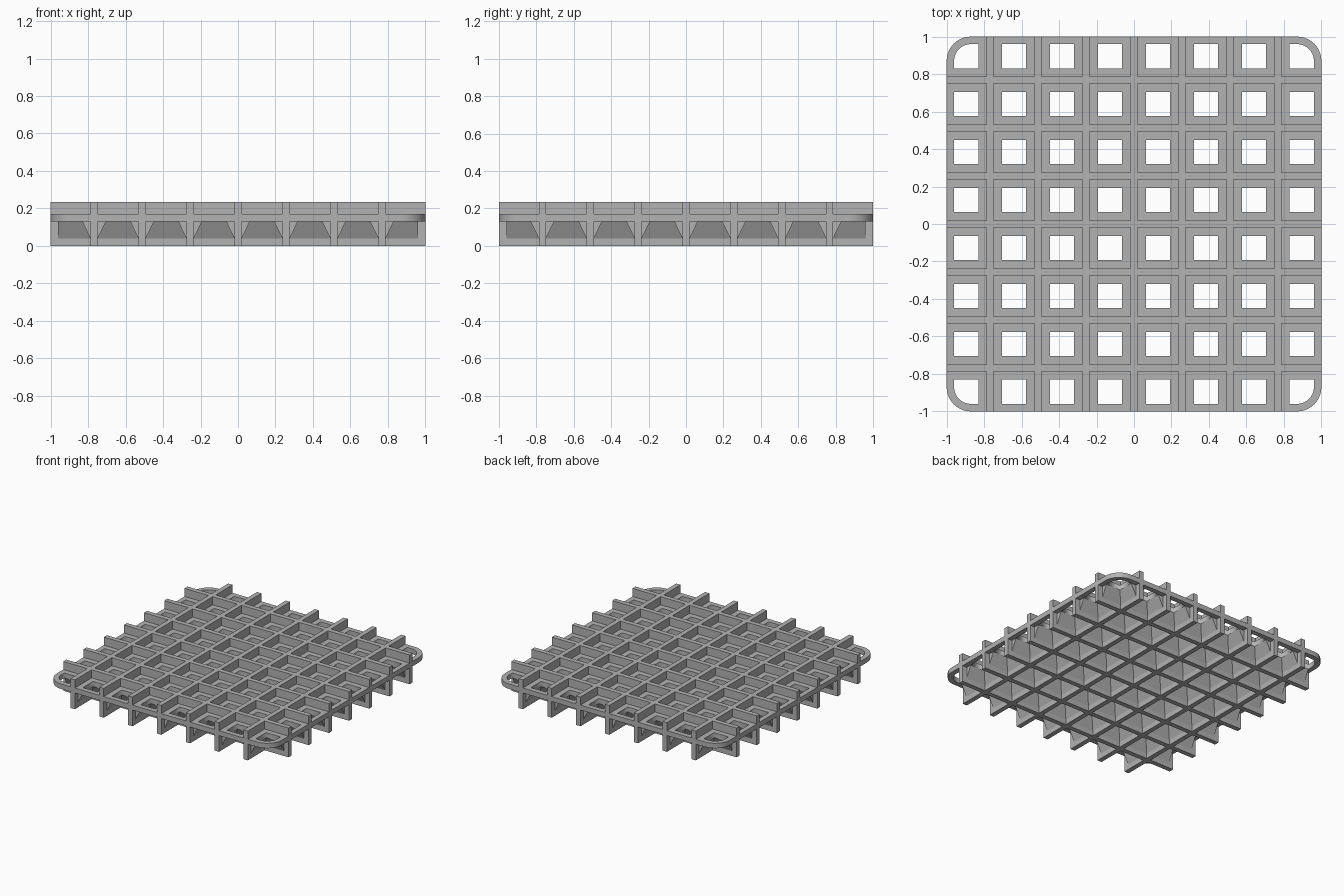
import bpy, bmesh, math

if "Cube" in bpy.data.objects:
    bpy.data.objects.remove(bpy.data.objects["Cube"], do_unlink=True)

PITCH, RIB, CELLS = 0.256, 0.038, 8
HOLE = 0.065                              # half width of an opening
EDGE = 0.96                               # outermost opening edge
FOOT, LOW, HIGH, TOP = 0.04, 0.13, 0.17, 0.235
gray = (0.45, 0.45, 0.45, 1)

mat = bpy.data.materials.new("plain gray")
mat.use_nodes = True
mat.diffuse_color = gray
mat.node_tree.nodes["Principled BSDF"].inputs["Base Color"].default_value = gray


def add_object(name, mesh):
    obj = bpy.data.objects.new(name, mesh)
    bpy.context.collection.objects.link(obj)
    mesh.materials.clear()
    mesh.materials.append(mat)
    return obj


def finish(name, bm):
    bmesh.ops.recalc_face_normals(bm, faces=bm.faces)
    mesh = bpy.data.meshes.new(name)
    bm.to_mesh(mesh)
    bm.free()
    return add_object(name, mesh)


def spans(i):
    """Opening and cell limits of cell i along one axis."""
    c = (i - (CELLS - 1) / 2) * PITCH
    half = (PITCH - RIB) / 2
    hole, cell = [c - HOLE, c + HOLE], [c - half, c + half]
    if i == 0:
        hole[0] = cell[0] = -EDGE
    if i == CELLS - 1:
        hole[1] = cell[1] = EDGE
    return hole, cell


def rounded_rect(x, y, radii):
    """Outline from bottom left, anticlockwise; each corner has its own radius."""
    pts = []
    corners = [(x[0], y[0], 1, 1), (x[1], y[0], -1, 1), (x[1], y[1], -1, -1), (x[0], y[1], 1, -1)]
    for k, ((cx, cy, sx, sy), r) in enumerate(zip(corners, radii)):
        steps = 10 if r else 0
        for s in range(steps + 1):
            a = math.pi * (1 + k / 2 + s / 2 / max(steps, 1))
            pts.append((cx + r * (sx + math.cos(a)), cy + r * (sy + math.sin(a))) if r else (cx, cy))
    return pts


# Perforated plate with rounded corners
curve = bpy.data.curves.new("plate_outline", "CURVE")
curve.dimensions, curve.fill_mode = "2D", "BOTH"
curve.extrude = (HIGH - LOW) / 2


def add_loop(pts):
    spline = curve.splines.new("POLY")
    spline.points.add(len(pts) - 1)
    for p, (x, y) in zip(spline.points, pts):
        p.co = (x, y, 0, 1)
    spline.use_cyclic_u = True


add_loop(rounded_rect((-1, 1), (-1, 1), [0.13] * 4))
last = CELLS - 1
corner_cells = [(0, 0), (last, 0), (last, last), (0, last)]
for i in range(CELLS):
    for j in range(CELLS):
        radii = [0.09 if (i, j) == c else 0 for c in corner_cells]
        add_loop(rounded_rect(spans(i)[0], spans(j)[0], radii))
helper = bpy.data.objects.new("plate_outline", curve)
bpy.context.collection.objects.link(helper)
bpy.context.view_layer.update()
plate_mesh = bpy.data.meshes.new_from_object(
    helper.evaluated_get(bpy.context.evaluated_depsgraph_get()))
bpy.data.objects.remove(helper, do_unlink=True)
plate = add_object("perforated_plate", plate_mesh)
plate.location.z = (LOW + HIGH) / 2

# Crossing ribs: a flat lattice raised to full height
lines = [-1]
for k in range(1, CELLS):
    c = (k - CELLS / 2) * PITCH
    lines += [c - RIB / 2, c + RIB / 2]
lines.append(1)
bm = bmesh.new()
grid = [[bm.verts.new((x, y, 0)) for y in lines] for x in lines]
for i in range(len(lines) - 1):
    for j in range(len(lines) - 1):
        if i % 2 or j % 2:
            bm.faces.new((grid[i][j], grid[i + 1][j], grid[i + 1][j + 1], grid[i][j + 1]))
bmesh.ops.delete(bm, geom=[v for v in bm.verts if not v.link_faces], context="VERTS")
raised = bmesh.ops.extrude_face_region(bm, geom=bm.faces[:])["geom"]
bmesh.ops.translate(bm, vec=(0, 0, TOP),
                    verts=[g for g in raised if isinstance(g, bmesh.types.BMVert)])
finish("crossing_ribs", bm)

# Sloped gussets narrowing each cell up to its opening
bm = bmesh.new()
for i in range(CELLS):
    for j in range(CELLS):
        (hx, cx), (hy, cy) = spans(i), spans(j)
        order = [(0, 0), (1, 0), (1, 1), (0, 1)]
        rings = [[bm.verts.new((x[a], y[b], z)) for a, b in order]
                 for x, y, z in ((hx, hy, LOW), (cx, cy, FOOT), (cx, cy, LOW))]
        open_side = (j == 0, i == last, j == last, i == 0)
        for k in range(4):
            if open_side[k]:
                continue
            n = (k + 1) % 4
            for r in range(3):
                a, b = rings[r], rings[(r + 1) % 3]
                bm.faces.new((a[k], a[n], b[n], b[k]))
            # Close the ends that stop at an open side
            for end, side in ((k, (k - 1) % 4), (n, n)):
                if open_side[side]:
                    bm.faces.new([ring[end] for ring in rings])
finish("sloped_gussets", bm)
